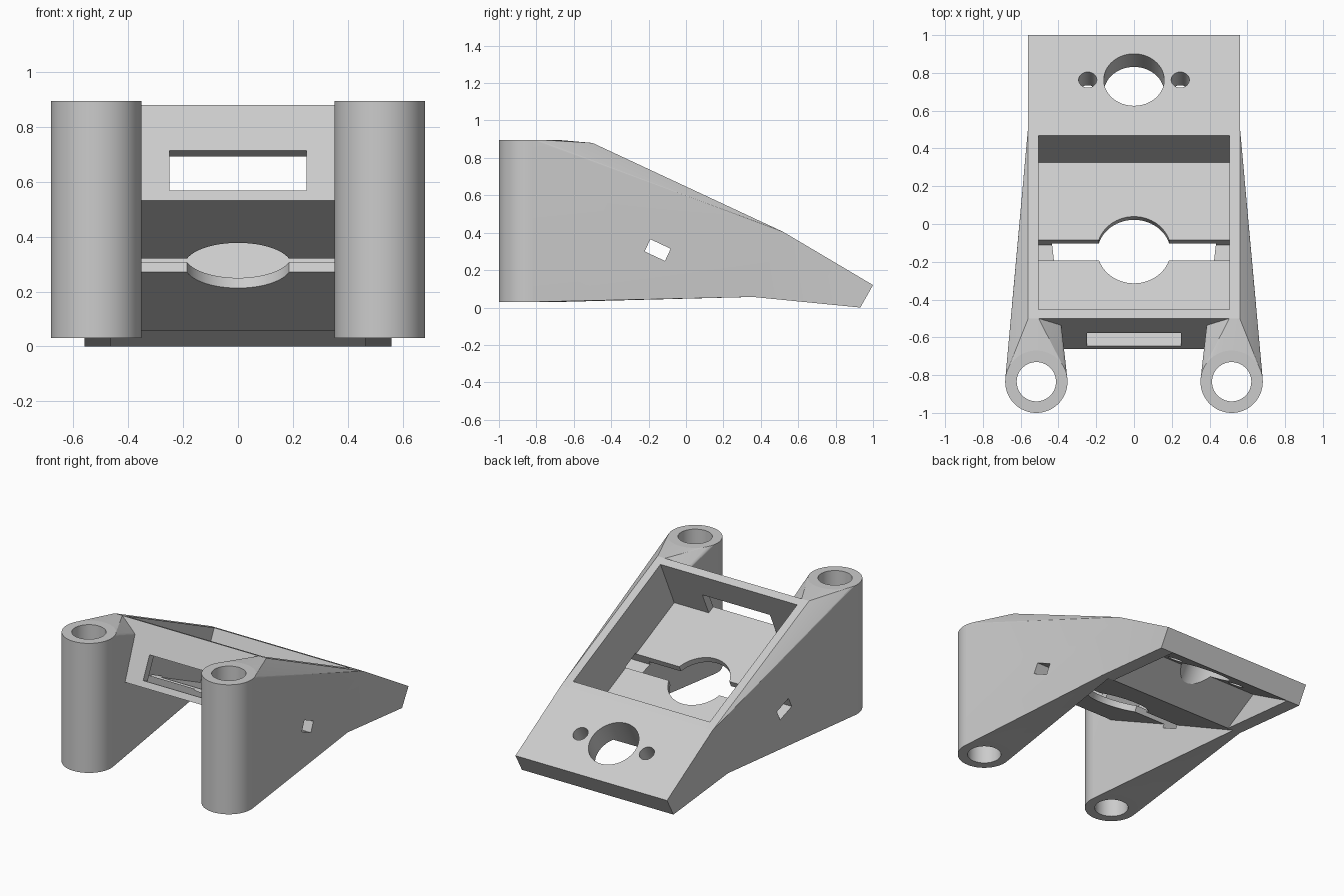
import bpy, bmesh, math
from mathutils import Matrix, Vector

old = bpy.data.objects.get("Cube")
if old:
    bpy.data.objects.remove(old, do_unlink=True)

grey = bpy.data.materials.new("light grey")
grey.use_nodes = True
grey.diffuse_color = (0.6, 0.6, 0.6, 1)
grey.node_tree.nodes["Principled BSDF"].inputs["Base Color"].default_value = (0.6, 0.6, 0.6, 1)


def finish(name, bm):
    bmesh.ops.recalc_face_normals(bm, faces=bm.faces[:])
    mesh = bpy.data.meshes.new(name)
    bm.to_mesh(mesh)
    bm.free()
    mesh.materials.append(grey)
    ob = bpy.data.objects.new(name, mesh)
    bpy.context.collection.objects.link(ob)
    return ob


def frame(angle, y, z):
    """Sloped frame: local y runs down the slope, local z is its normal."""
    return Matrix.Translation((0, y, z)) @ Matrix.Rotation(-math.radians(angle), 4, 'X')


def block(name, lo, hi, mat):
    bm = bmesh.new()
    bmesh.ops.create_cube(bm, size=1)
    lo, hi = Vector(lo), Vector(hi)
    for v in bm.verts:
        v.co = mat @ Vector([(a + b) / 2 + c * (b - a) for a, b, c in zip(lo, hi, v.co)])
    return finish(name, bm)


def rod(name, radius, x, y, z0, z1, mat):
    bm = bmesh.new()
    move = Matrix.Translation((x, y, (z0 + z1) / 2))
    bmesh.ops.create_cone(bm, cap_ends=True, segments=64, radius1=radius, radius2=radius,
                          depth=z1 - z0, matrix=mat @ move)
    return finish(name, bm)


def prism(name, profile, half):
    """Extrude a side profile (y, z) across x."""
    bm = bmesh.new()
    face = bm.faces.new([bm.verts.new((-half, y, z)) for y, z in profile])
    ext = bmesh.ops.extrude_face_region(bm, geom=[face])
    verts = [g for g in ext["geom"] if isinstance(g, bmesh.types.BMVert)]
    bmesh.ops.translate(bm, verts=verts, vec=(2 * half, 0, 0))
    return finish(name, bm)


def boolean(target, tool, operation):
    bpy.context.view_layer.objects.active = target
    mod = target.modifiers.new(operation, 'BOOLEAN')
    mod.operation, mod.solver, mod.object = operation, 'EXACT', tool
    bpy.ops.object.modifier_apply(modifier=mod.name)
    bpy.data.objects.remove(tool, do_unlink=True)


LENGTH, DEPTH, INNER = 1.125, 0.384, 0.343
box = frame(25, -0.5, 0.88)
plate = frame(30, 1.0, 0.12)
world = Matrix.Identity(4)


def leg(side):
    """Upright post blended into the sloped side wall."""
    bm = bmesh.new()
    bmesh.ops.create_cone(bm, cap_ends=True, segments=64, radius1=0.165, radius2=0.165,
                          depth=0.865, matrix=Matrix.Translation((side * 0.517, -0.835, 0.4625)))
    for x in (0.505, 0.56):
        for s in (0, LENGTH):
            for n in (0, -DEPTH):
                bm.verts.new(box @ Vector((side * x, s, n)))
    res = bmesh.ops.convex_hull(bm, input=bm.verts[:])
    junk = {g for g in res["geom_interior"] + res["geom_unused"]
            if isinstance(g, bmesh.types.BMVert)}
    if junk:
        bmesh.ops.delete(bm, geom=list(junk), context='VERTS')
    bmesh.ops.dissolve_limit(bm, angle_limit=0.002, verts=bm.verts[:], edges=bm.edges[:])
    return finish("leg", bm)


# Sloped housing with the angled end plate
corners = [box @ Vector((0, s, n)) for s, n in
           ((0, -DEPTH), (0, 0), (LENGTH, 0), (LENGTH, -DEPTH))]
outline = [(c.y, c.z) for c in corners[:3]] + [(1, 0.12), (0.932, 0.0)]
outline.append((corners[3].y, corners[3].z))
body = prism("sloped_bracket", outline, 0.56)

# Legs
for side in (-1, 1):
    boolean(body, leg(side), 'UNION')

# Underside hollow beneath the end plate
low = corners[3]
hollow = [(low.y, low.z), (low.y, -0.1), (0.932, -0.1), (0.932, 0.0), (0.6, 0.192)]
boolean(body, prism("hollow_cut", hollow, 0.465), 'DIFFERENCE')

# Open pocket, front window, cross slot and round floor hole
cuts = [
    block("pocket_cut", (-0.505, 0.053, -INNER), (0.505, 1.07, 0.2), box),
    block("window_cut", (-0.25, -0.1, -INNER), (0.25, 0.1, -0.182), box),
    block("slot_cut", (-1, 0.498, -0.408), (1, 0.618, -0.336), box),
    rod("floor_hole_cut", 0.195, 0, 0.56, -0.5, -0.25, box),
]
# End plate holes
for x, r in ((0, 0.16), (-0.245, 0.048), (0.245, 0.048)):
    cuts.append(rod("plate_hole_cut", r, x, -0.275, -0.3, 0.1, plate))
# Post bores
for side in (-1, 1):
    cuts.append(rod("bore_cut", 0.104, side * 0.517, -0.835, -0.2, 1.2, world))
for cut in cuts:
    boolean(body, cut, 'DIFFERENCE')

bpy.ops.object.select_all(action='DESELECT')
body.select_set(True)
bpy.context.view_layer.objects.active = body
bpy.ops.object.shade_smooth_by_angle(angle=math.radians(12))
